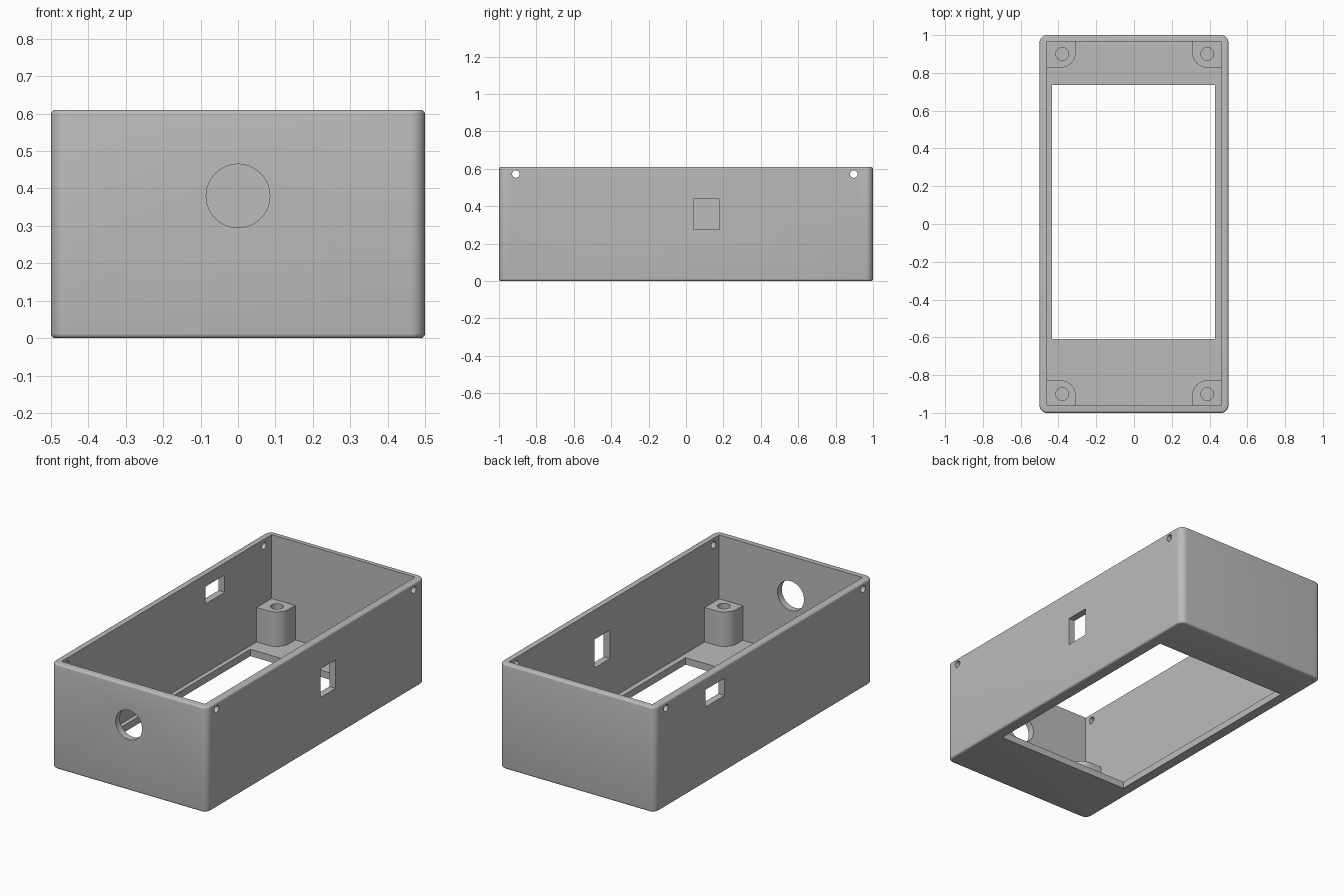
import bpy, bmesh, math
from mathutils import Matrix, Vector

default = bpy.data.objects.get("Cube")
if default:
    bpy.data.objects.remove(default, do_unlink=True)

grey = bpy.data.materials.new("plain grey")
grey.use_nodes = True
colour = (0.5, 0.5, 0.5, 1)
grey.diffuse_color = colour
grey.node_tree.nodes["Principled BSDF"].inputs["Base Color"].default_value = colour

H, WALL, FLOOR, POST_TOP = 0.61, 0.04, 0.04, 0.24


def make_object(name, bm):
    bmesh.ops.recalc_face_normals(bm, faces=bm.faces)
    mesh = bpy.data.meshes.new(name)
    bm.to_mesh(mesh)
    bm.free()
    mesh.materials.append(grey)
    obj = bpy.data.objects.new(name, mesh)
    bpy.context.collection.objects.link(obj)
    return obj


def box_mesh(low, high):
    low, high = Vector(low), Vector(high)
    bm = bmesh.new()
    bmesh.ops.create_cube(bm, size=1)
    for v in bm.verts:
        v.co = (low + high) / 2 + v.co * (high - low)
    return bm


def box(name, low, high):
    return make_object(name, box_mesh(low, high))


def cylinder(name, centre, radius, depth, axis="Z", sides=48):
    turn = {"X": Matrix.Rotation(math.pi / 2, 4, "Y"),
            "Y": Matrix.Rotation(math.pi / 2, 4, "X"),
            "Z": Matrix()}[axis]
    bm = bmesh.new()
    bmesh.ops.create_cone(bm, cap_ends=True, segments=sides, radius1=radius, radius2=radius,
                          depth=depth, matrix=Matrix.Translation(centre) @ turn)
    return make_object(name, bm)


def activate(obj):
    bpy.ops.object.select_all(action="DESELECT")
    obj.select_set(True)
    bpy.context.view_layer.objects.active = obj


def cut(obj, *cutters):
    activate(obj)
    for cutter in cutters:
        cutter.hide_render = True
        mod = obj.modifiers.new("cut", "BOOLEAN")
        mod.operation, mod.solver, mod.object = "DIFFERENCE", "EXACT", cutter
        bpy.ops.object.modifier_apply(modifier=mod.name)
        bpy.data.objects.remove(cutter, do_unlink=True)


def smooth(obj):
    activate(obj)
    bpy.ops.object.shade_smooth_by_angle(angle=math.radians(35))


# Case body: rounded upright corners, then small rounds along the rim and base
bm = box_mesh((-0.5, -1, 0), (0.5, 1, H))
upright = [e for e in bm.edges if abs(e.verts[0].co.z - e.verts[1].co.z) > 0.1]
bmesh.ops.bevel(bm, geom=upright, offset=0.04, segments=8, profile=0.5, affect="EDGES")
rims = [e for e in bm.edges if abs(e.verts[0].co.z - e.verts[1].co.z) < 0.001]
bmesh.ops.bevel(bm, geom=rims, offset=0.012, segments=4, profile=0.5, affect="EDGES")
case = make_object("case", bm)

# Cavity, floor window and wall openings
cut(case,
    box("cavity", (-0.46, -0.96, FLOOR), (0.46, 0.965, 1)),
    box("floor_window", (-0.435, -0.61, -0.1), (0.43, 0.735, 0.2)),
    box("left_port", (0.4, 0.04, 0.275), (0.6, 0.18, 0.44)),
    box("right_port", (-0.6, 0.36, 0.44), (-0.4, 0.535, 0.54)),
    cylinder("front_port", (0, -1, 0.38), 0.085, 0.3, "Y", 64),
    cylinder("front_screw_bore", (0, -0.91, 0.572), 0.02, 2, "X", 32),
    cylinder("back_screw_bore", (0, 0.897, 0.572), 0.02, 2, "X", 32))
smooth(case)

# Screw posts in the four corners, rounded towards the middle
for side, sx in (("left", 1), ("right", -1)):
    for end, sy in (("front", -1), ("back", 1)):
        inner, outer = (sx * 0.308, sy * 0.828), (sx * 0.47, sy * 0.972)
        low = [min(a, b) for a, b in zip(inner, outer)] + [FLOOR - 0.01]
        high = [max(a, b) for a, b in zip(inner, outer)] + [POST_TOP]
        bm = box_mesh(low, high)
        corner = [e for e in bm.edges
                  if all((v.co.xy - Vector(inner)).length < 0.001 for v in e.verts)]
        bmesh.ops.bevel(bm, geom=corner, offset=0.08, segments=10, profile=0.5, affect="EDGES")
        post = make_object(f"{end}_{side}_post", bm)
        cut(post, cylinder("bore", (0.004 + sx * 0.384, sy * 0.9, 0.2), 0.034, 0.3))
        smooth(post)
